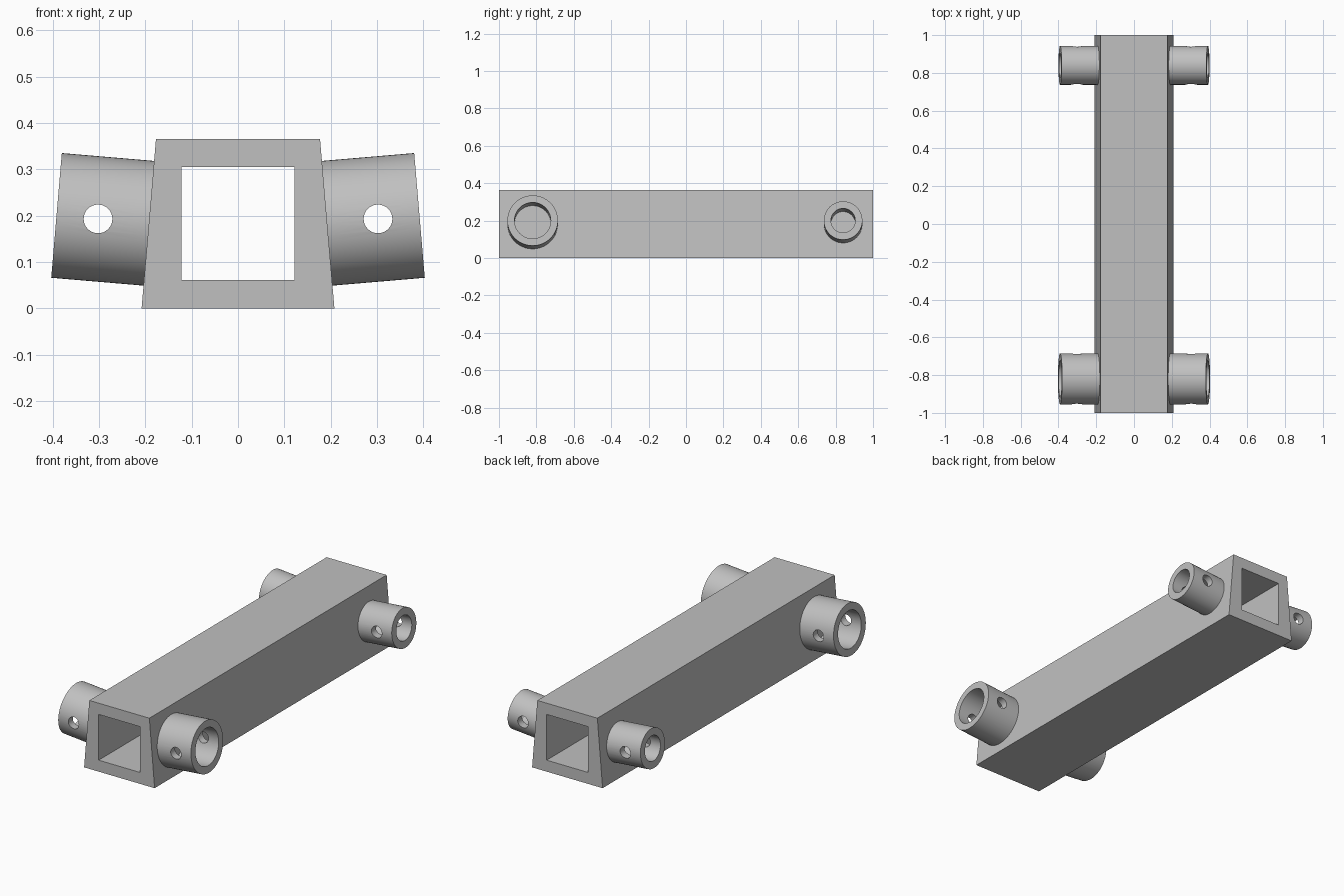
import bpy, bmesh, math
from mathutils import Matrix, Vector

if "Cube" in bpy.data.objects:
    bpy.data.objects.remove(bpy.data.objects["Cube"])

HALF_BOTTOM, HALF_TOP, HEIGHT = 0.208, 0.177, 0.365
TILT = math.atan2(HALF_BOTTOM - HALF_TOP, HEIGHT)   # lean of the beam sides
AXIS = Vector((math.cos(TILT), 0, math.sin(TILT)))  # square to the side wall
SOCKET_END = Vector((0.3915, 0, 0.2005))            # centre of the socket mouth

grey = bpy.data.materials.new("light grey")
grey.diffuse_color = (0.53, 0.53, 0.53, 1)
grey.use_nodes = True
grey.node_tree.nodes["Principled BSDF"].inputs["Base Color"].default_value = grey.diffuse_color


def make_object(name, bm):
    bmesh.ops.recalc_face_normals(bm, faces=bm.faces)
    mesh = bpy.data.meshes.new(name)
    bm.to_mesh(mesh)
    bm.free()
    obj = bpy.data.objects.new(name, mesh)
    bpy.context.collection.objects.link(obj)
    mesh.materials.append(grey)
    return obj


def sweep_rings(bm, rings):
    """Join a closed cycle of equal-length vertex rings with quads."""
    loops = [[bm.verts.new(p) for p in ring] for ring in rings]
    for a, b in zip(loops, loops[1:] + loops[:1]):
        for i in range(len(a)):
            j = (i + 1) % len(a)
            bm.faces.new((a[i], a[j], b[j], b[i]))


# Hollow beam: tapered outside, square channel through its length
outer = [(-HALF_BOTTOM, 0), (HALF_BOTTOM, 0), (HALF_TOP, HEIGHT), (-HALF_TOP, HEIGHT)]
inner = [(-0.122, 0.061), (0.122, 0.061), (0.122, 0.305), (-0.122, 0.305)]
bm = bmesh.new()
sweep_rings(bm, [[(x, y, z) for x, z in shape]
                 for shape, y in ((outer, -1), (outer, 1), (inner, 1), (inner, -1))])
make_object("hollow_beam", bm)


def socket_pair(name, y, radius, bore):
    """Tilted tube sockets on both sides, each with a cross pin hole."""
    rotation = Matrix.Rotation(-TILT, 4, 'Y')
    place = Matrix.Translation(SOCKET_END + Vector((0, y, 0))) @ rotation
    # Length back to the wall, slightly sunk into it
    wall_x = HALF_BOTTOM - math.tan(TILT) * SOCKET_END.z
    length = (SOCKET_END.x - wall_x) * math.cos(TILT) + 0.01
    n = 64
    rings = [[place @ Vector((x, r * math.cos(2 * math.pi * i / n),
                              r * math.sin(2 * math.pi * i / n))) for i in range(n)]
             for x, r in ((0, radius), (-length, radius), (-length, bore), (0, bore))]
    bm = bmesh.new()
    sweep_rings(bm, rings)
    socket = make_object(name, bm)

    # Pin hole running front to back
    bm = bmesh.new()
    bmesh.ops.create_cone(bm, cap_ends=True, segments=32, radius1=0.031, radius2=0.031,
                          depth=0.5, matrix=Matrix.Translation((0.302, y, 0.193))
                          @ Matrix.Rotation(math.pi / 2, 4, 'X'))
    cutter = make_object(name + "_pin_cutter", bm)
    cutter.hide_render = True
    cutter.hide_set(True)
    cut = socket.modifiers.new("pin hole", 'BOOLEAN')
    cut.operation, cut.solver, cut.object = 'DIFFERENCE', 'EXACT', cutter

    bpy.ops.object.select_all(action='DESELECT')
    socket.select_set(True)
    bpy.context.view_layer.objects.active = socket
    bpy.ops.object.modifier_apply(modifier=cut.name)
    bpy.data.objects.remove(cutter)
    bpy.ops.object.shade_smooth_by_angle(angle=math.radians(30))
    mirror = socket.modifiers.new("other side", 'MIRROR')
    mirror.use_axis = (True, False, False)
    mirror.use_mirror_merge = False


socket_pair("front_sockets", -0.82, 0.135, 0.097)
socket_pair("rear_sockets", 0.84, 0.103, 0.065)
